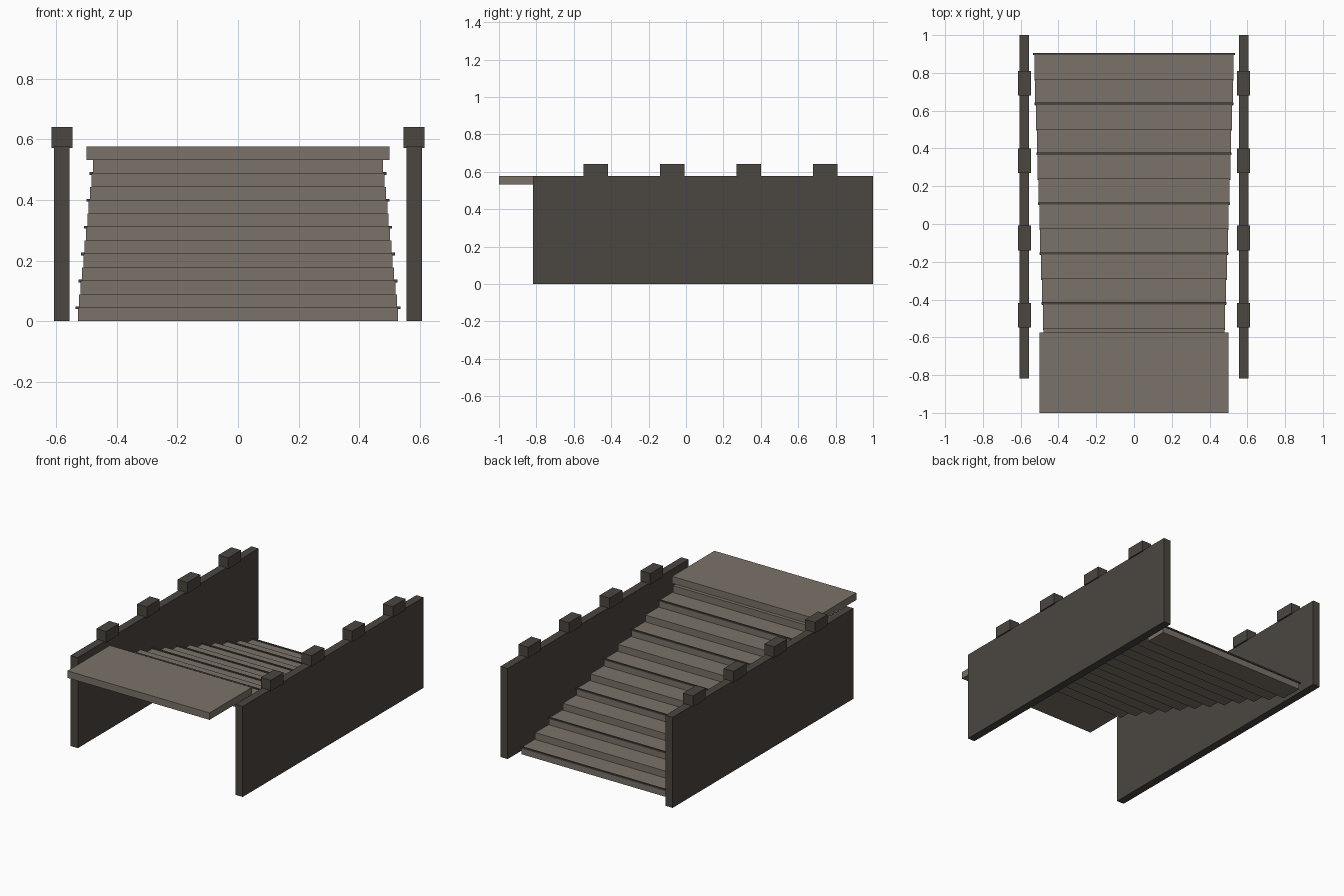
import bpy

if "Cube" in bpy.data.objects:
    bpy.data.objects.remove(bpy.data.objects["Cube"])


def material(name, color):
    m = bpy.data.materials.new(name)
    m.diffuse_color = (*color, 1)
    m.use_nodes = True
    m.node_tree.nodes["Principled BSDF"].inputs["Base Color"].default_value = m.diffuse_color
    return m


STONE = material("stone", (0.195, 0.168, 0.138))
DARK = material("dark_stone", (0.07, 0.061, 0.052))


def box(name, x, y, z, mat):
    """Box from (min, max) ranges on each axis."""
    bpy.ops.mesh.primitive_cube_add(size=1, location=[sum(r) / 2 for r in (x, y, z)])
    ob = bpy.context.object
    ob.name = name
    ob.scale = [r[1] - r[0] for r in (x, y, z)]
    bpy.ops.object.transform_apply(location=False, rotation=False, scale=True)
    ob.data.materials.append(mat)
    return ob


STEPS, RISE, RUN, DEPTH = 12, 0.0443, 0.132, 0.14

# Staircase narrowing upwards, dark nosing on every second step
for i in range(STEPS):
    w = 0.528 - 0.0045 * i
    edge = 0.9 - RUN * i
    top = RISE * (i + 1)
    box(f"step_{i + 1}", (-w, w), (edge - DEPTH, edge), (top - RISE, top), STONE)
    if i % 2 == 0:
        n = w + 0.007
        box(f"step_nosing_{i + 1}", (-n, n), (edge - 0.006, edge + 0.006),
            (top - 0.0045, top + 0.0045), DARK)

# Upper landing
box("landing", (-0.5, 0.5), (-1, -0.575), (RISE * STEPS, 0.576), STONE)

# Side walls with battlement blocks
for side, s in (("left", -1), ("right", 1)):
    box(f"wall_{side}", sorted((s * 0.555, s * 0.606)), (-0.818, 1), (0, 0.576), DARK)
    for k in range(4):
        y = -0.483 + 0.409 * k
        box(f"battlement_{side}_{k + 1}", sorted((s * 0.545, s * 0.614)),
            (y - 0.065, y + 0.065), (0.571, 0.641), DARK)
